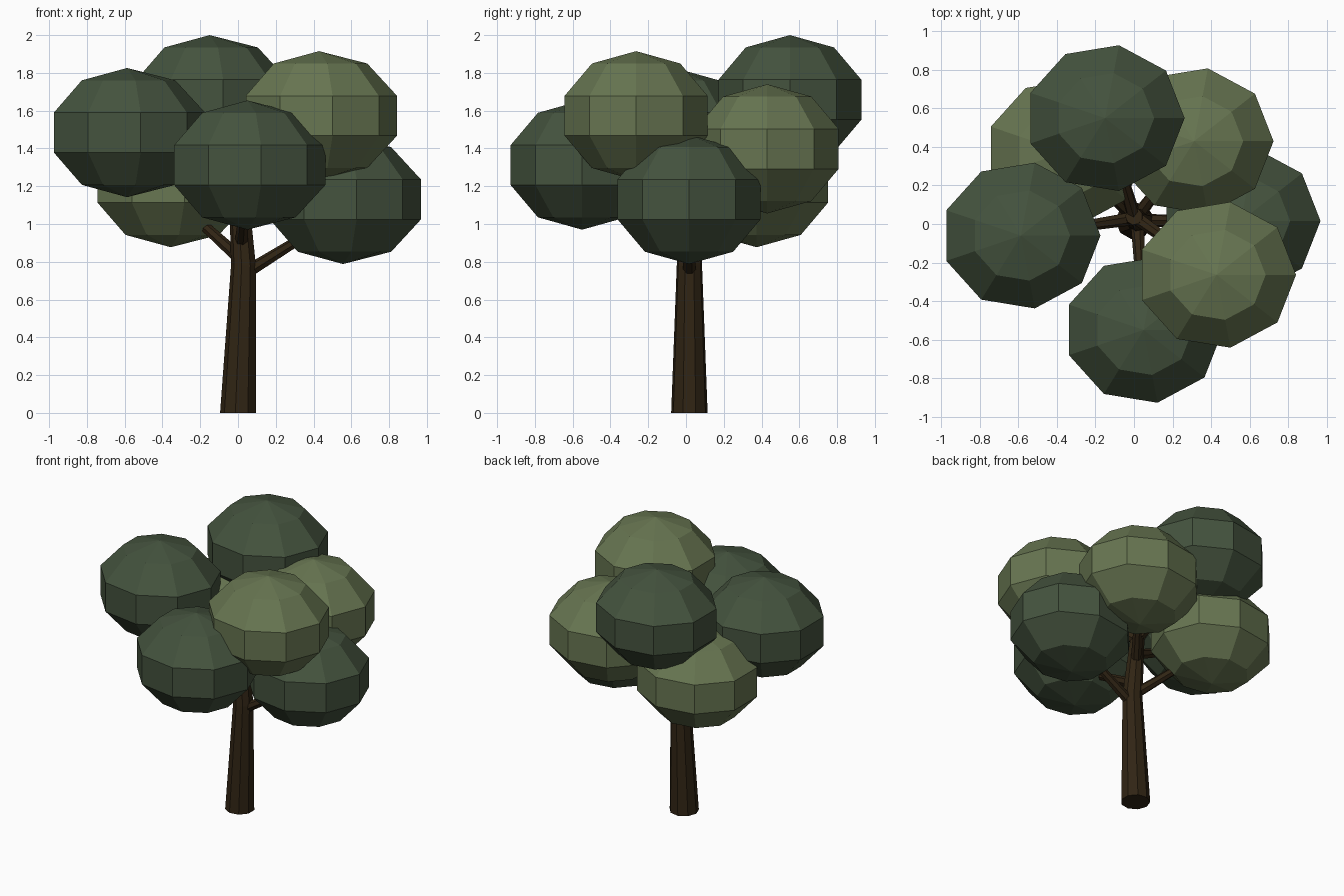
import bpy, bmesh, math
from mathutils import Vector

if "Cube" in bpy.data.objects:
    bpy.data.objects.remove(bpy.data.objects["Cube"])


def material(name, rgb):
    m = bpy.data.materials.new(name)
    m.diffuse_color = (*rgb, 1)
    m.use_nodes = True
    m.node_tree.nodes["Principled BSDF"].inputs["Base Color"].default_value = m.diffuse_color
    return m


BARK = material("dark_bark", (0.030, 0.018, 0.007))
DARK = material("dark_green", (0.058, 0.086, 0.048))
LIGHT = material("olive_green", (0.135, 0.178, 0.082))


def finish(bm, name, mat):
    bmesh.ops.recalc_face_normals(bm, faces=bm.faces)
    me = bpy.data.meshes.new(name)
    bm.to_mesh(me)
    bm.free()
    me.materials.append(mat)
    ob = bpy.data.objects.new(name, me)
    bpy.context.collection.objects.link(ob)
    return ob


def clump(name, centre, mat, sides=9, rings=5):
    """Faceted, slightly flattened leaf ball."""
    bm = bmesh.new()
    rx, ry, rz = 0.434, 0.404, 0.342
    loops = []
    for i in range(1, rings):
        t = math.pi * i / rings
        loops.append([bm.verts.new((rx * math.sin(t) * math.cos(math.tau * j / sides),
                                    ry * math.sin(t) * math.sin(math.tau * j / sides),
                                    rz * math.cos(t))) for j in range(sides)])
    top, bottom = bm.verts.new((0, 0, rz)), bm.verts.new((0, 0, -rz))
    for j in range(sides):
        k = (j + 1) % sides
        bm.faces.new((top, loops[0][j], loops[0][k]))
        bm.faces.new((bottom, loops[-1][k], loops[-1][j]))
        for a, b in zip(loops, loops[1:]):
            bm.faces.new((a[j], b[j], b[k], a[k]))
    finish(bm, name, mat).location = centre


def limb(name, path, sides):
    """Tapered tube through (x, y, z, radius) points."""
    bm = bmesh.new()
    pts = [Vector(p[:3]) for p in path]
    loops = []
    for i, p in enumerate(pts):
        d = (pts[min(i + 1, len(pts) - 1)] - pts[max(i - 1, 0)]).normalized()
        if i == 0 and abs(p.z) < 1e-6:
            d = Vector((0, 0, 1))
        q = Vector((0, 0, 1)).rotation_difference(d)
        loops.append([bm.verts.new(p + q @ Vector((path[i][3] * math.cos(math.tau * (j + .5) / sides),
                                                   path[i][3] * math.sin(math.tau * (j + .5) / sides), 0)))
                      for j in range(sides)])
    for a, b in zip(loops, loops[1:]):
        for j in range(sides):
            k = (j + 1) % sides
            bm.faces.new((a[j], a[k], b[k], b[j]))
    bm.faces.new(loops[0])
    bm.faces.new(loops[-1])
    finish(bm, name, BARK)


# Trunk, bending slightly above the first fork
limb("trunk", [(0.003, 0.018, 0, 0.098), (0.031, 0.018, 0.78, 0.068),
               (0.015, 0.025, 1.02, 0.058), (0.0, 0.04, 1.28, 0.045)], 9)

# Leaf clumps, each with the branch root that carries it
CLUMPS = [
    ("back_top", (-0.15, 0.55, 1.658), DARK, (0.0, 0.04, 1.24)),
    ("left", (-0.587, -0.06, 1.484), DARK, (0.0, 0.03, 1.12)),
    ("front", (0.05, -0.55, 1.312), DARK, (0.018, 0.01, 0.90)),
    ("right", (0.556, 0.016, 1.13), DARK, (0.04, 0.018, 0.74)),
    ("front_right", (0.429, -0.264, 1.573), LIGHT, (0.0, 0.04, 1.22)),
    ("back_right", (0.312, 0.43, 1.398), LIGHT, (0.01, 0.03, 1.05)),
    ("back_left", (-0.356, 0.374, 1.219), LIGHT, (0.02, 0.02, 0.81)),
]
for name, c, mat, root in CLUMPS:
    clump(name + "_foliage", c, mat)
    tip = Vector(root).lerp(Vector((c[0], c[1], c[2] - 0.07)), 0.75)
    limb(name + "_branch", [(*root, 0.036), (*tip, 0.024)], 7)
